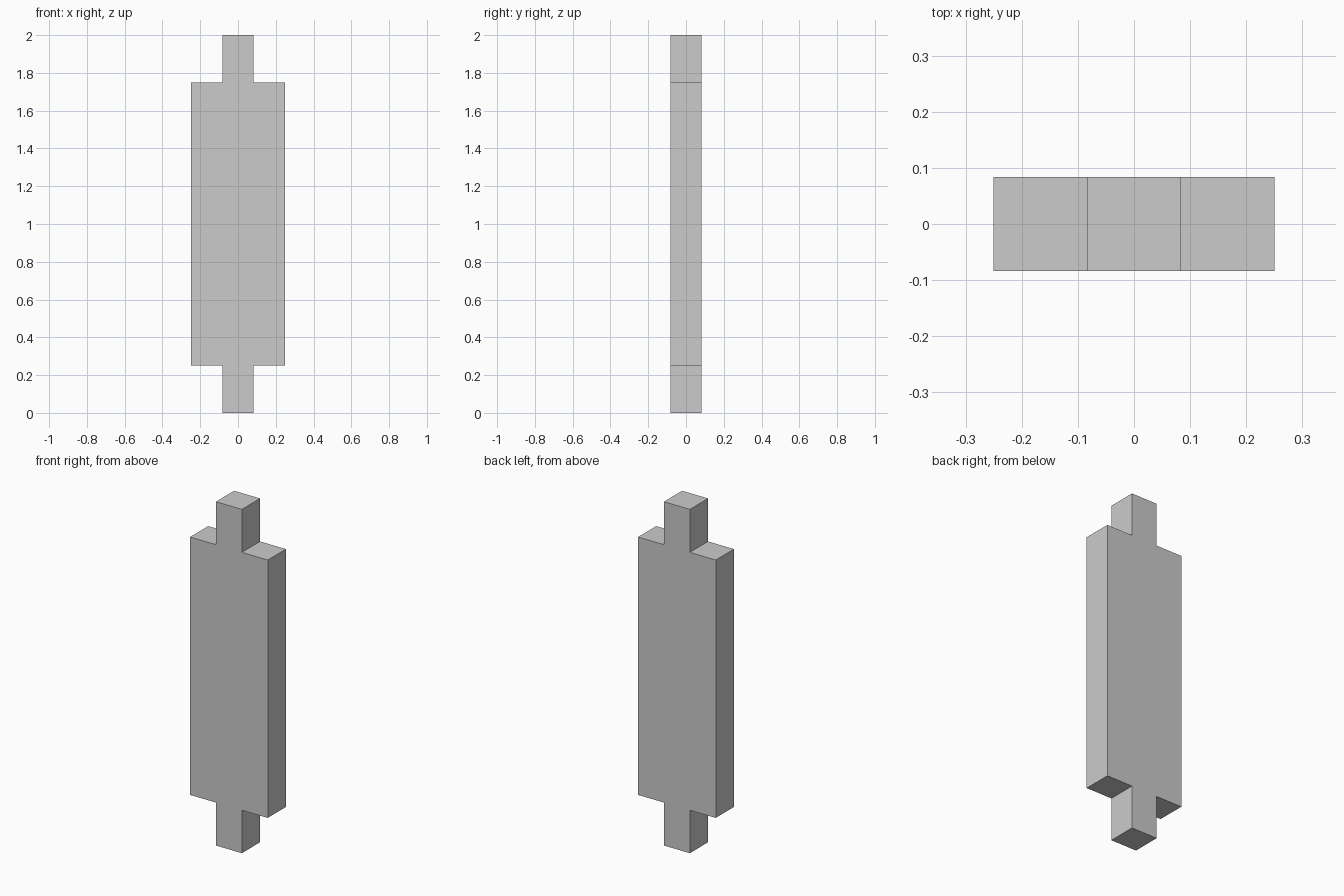
import bpy
import bmesh

if "Cube" in bpy.data.objects:
    bpy.data.objects.remove(bpy.data.objects["Cube"])

BODY_HALF = 0.25       # half width of the plank
TENON_HALF = 0.25 / 3  # half width of the end tenons, also half thickness
HEIGHT, SHOULDER = 2.0, 0.25

# Right half of the front outline, bottom to top
right = [(TENON_HALF, 0), (TENON_HALF, SHOULDER), (BODY_HALF, SHOULDER),
         (BODY_HALF, HEIGHT - SHOULDER), (TENON_HALF, HEIGHT - SHOULDER),
         (TENON_HALF, HEIGHT)]
outline = right + [(-x, z) for x, z in reversed(right)]

# Tenoned plank: extrude the outline through its thickness
bm = bmesh.new()
face = bm.faces.new([bm.verts.new((x, -TENON_HALF, z)) for x, z in outline])
extruded = bmesh.ops.extrude_face_region(bm, geom=[face], use_keep_orig=True)
back = [v for v in extruded["geom"] if isinstance(v, bmesh.types.BMVert)]
bmesh.ops.translate(bm, verts=back, vec=(0, 2 * TENON_HALF, 0))
bmesh.ops.recalc_face_normals(bm, faces=bm.faces)

mesh = bpy.data.meshes.new("tenoned_plank")
bm.to_mesh(mesh)
bm.free()
bpy.context.collection.objects.link(bpy.data.objects.new("tenoned_plank", mesh))
